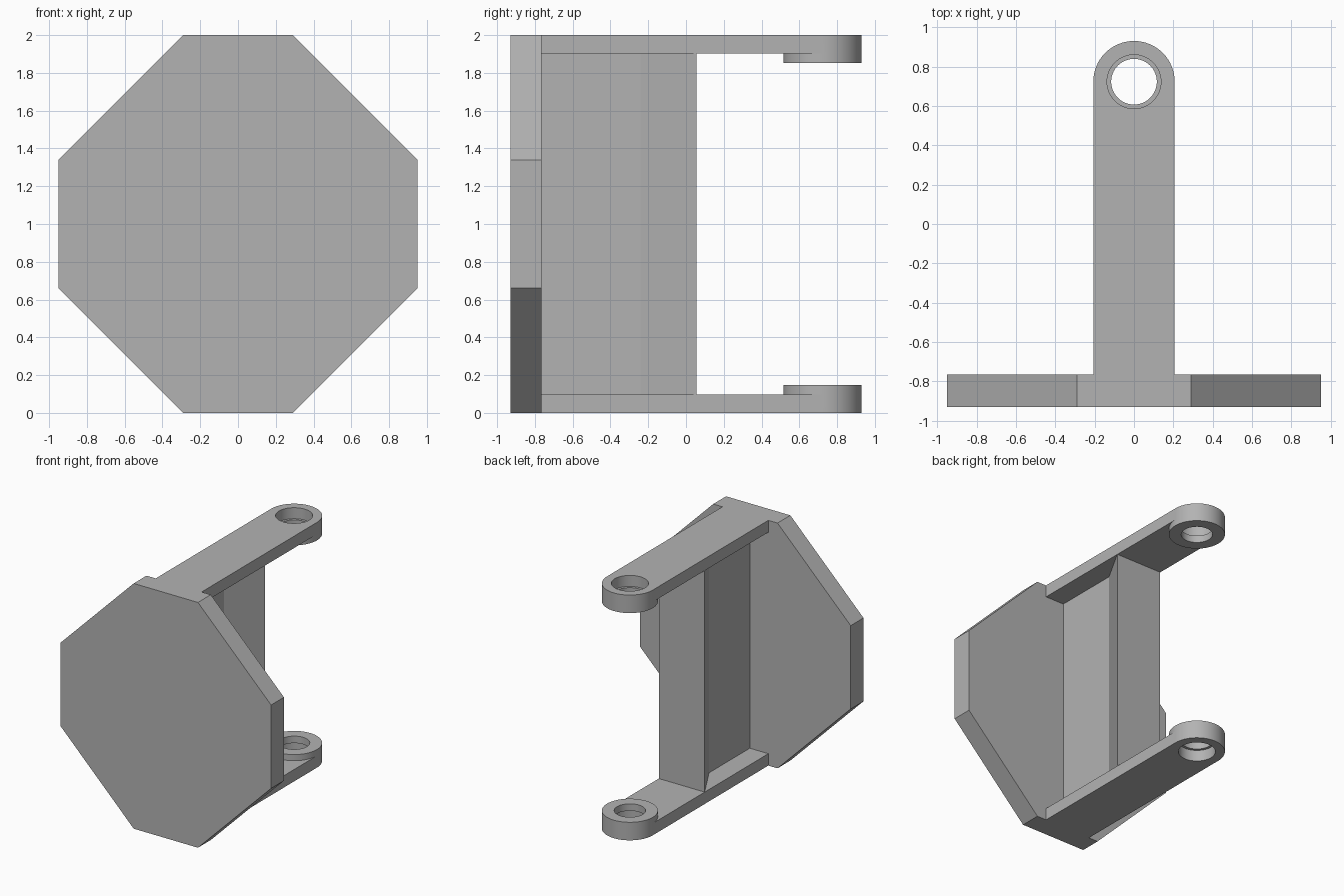
import bpy, bmesh, math
from mathutils import Vector

if "Cube" in bpy.data.objects:
    bpy.data.objects.remove(bpy.data.objects["Cube"])

grey = bpy.data.materials.new("plain grey")
grey.use_nodes = True
COLOUR = (0.45, 0.45, 0.45, 1)
grey.diffuse_color = COLOUR
grey.node_tree.nodes["Principled BSDF"].inputs["Base Color"].default_value = COLOUR

PLATE_FRONT, PLATE_BACK = -0.93, -0.765
HALF = 0.207               # half width of the arms
EYE_Y = 0.723              # centre of the pivot eyes
ARM, BOSS = 0.097, 0.147   # thickness of arm and of pivot boss


def prism(name, outline, start, sweep):
    """Extrude a closed outline of 3D points along a sweep vector."""
    bm = bmesh.new()
    face = bm.faces.new([bm.verts.new(p) for p in outline])
    moved = bmesh.ops.extrude_face_region(bm, geom=[face])["geom"]
    bmesh.ops.translate(bm, vec=Vector(sweep),
                        verts=[v for v in moved if isinstance(v, bmesh.types.BMVert)])
    bmesh.ops.translate(bm, vec=Vector(start), verts=bm.verts)
    bmesh.ops.recalc_face_normals(bm, faces=bm.faces)
    mesh = bpy.data.meshes.new(name)
    bm.to_mesh(mesh)
    bm.free()
    obj = bpy.data.objects.new(name, mesh)
    bpy.context.collection.objects.link(obj)
    mesh.materials.append(grey)
    return obj


def circle(radius, steps=64):
    return [(radius * math.cos(math.tau * i / steps),
             EYE_Y + radius * math.sin(math.tau * i / steps), 0) for i in range(steps)]


def combine(target, tool, operation):
    """Apply a boolean and delete the tool."""
    mod = target.modifiers.new("combine", "BOOLEAN")
    mod.operation, mod.object, mod.solver = operation, tool, "EXACT"
    bpy.context.view_layer.objects.active = target
    bpy.ops.object.modifier_apply(modifier=mod.name)
    bpy.data.objects.remove(tool)


# Octagonal front plate
octagon = [(-0.29, 0), (0.29, 0), (0.95, 0.66), (0.95, 1.34),
           (0.29, 2), (-0.29, 2), (-0.95, 1.34), (-0.95, 0.66)]
prism("front_plate", [(x, 0, z) for x, z in octagon],
      (0, PLATE_FRONT, 0), (0, PLATE_BACK - PLATE_FRONT, 0))

# Web with a flared back edge, between the arms
side = [(0.04, PLATE_BACK), (0.04, -0.24), (HALF, 0.055)]
web = side + [(-x, y) for x, y in reversed(side)]
prism("web", [(x, y, 0) for x, y in web], (0, 0, ARM), (0, 0, 2 - 2 * ARM))

# Two mirrored arms with a boss and a counterbored eye
for name, base, up in (("lower_arm", 0, 1), ("upper_arm", 2, -1)):
    tongue = [(HALF * math.cos(math.pi * i / 32),
               EYE_Y + HALF * math.sin(math.pi * i / 32), 0) for i in range(33)]
    tongue += [(-HALF, PLATE_BACK, 0), (HALF, PLATE_BACK, 0)]
    arm = prism(name, tongue, (0, 0, base), (0, 0, up * ARM))
    boss = prism("boss", circle(HALF), (0, 0, base + up * 0.02), (0, 0, up * (BOSS - 0.02)))
    combine(arm, boss, "UNION")
    for radius, depth in ((0.116, 0.3), (0.137, 0.09)):
        cutter = prism("cutter", circle(radius), (0, 0, base - up * 0.1),
                       (0, 0, up * (depth + 0.1)))
        cutter.hide_render = True
        combine(arm, cutter, "DIFFERENCE")
    bpy.ops.object.select_all(action="DESELECT")
    arm.select_set(True)
    bpy.context.view_layer.objects.active = arm
    bpy.ops.object.shade_smooth_by_angle(angle=math.radians(30))
